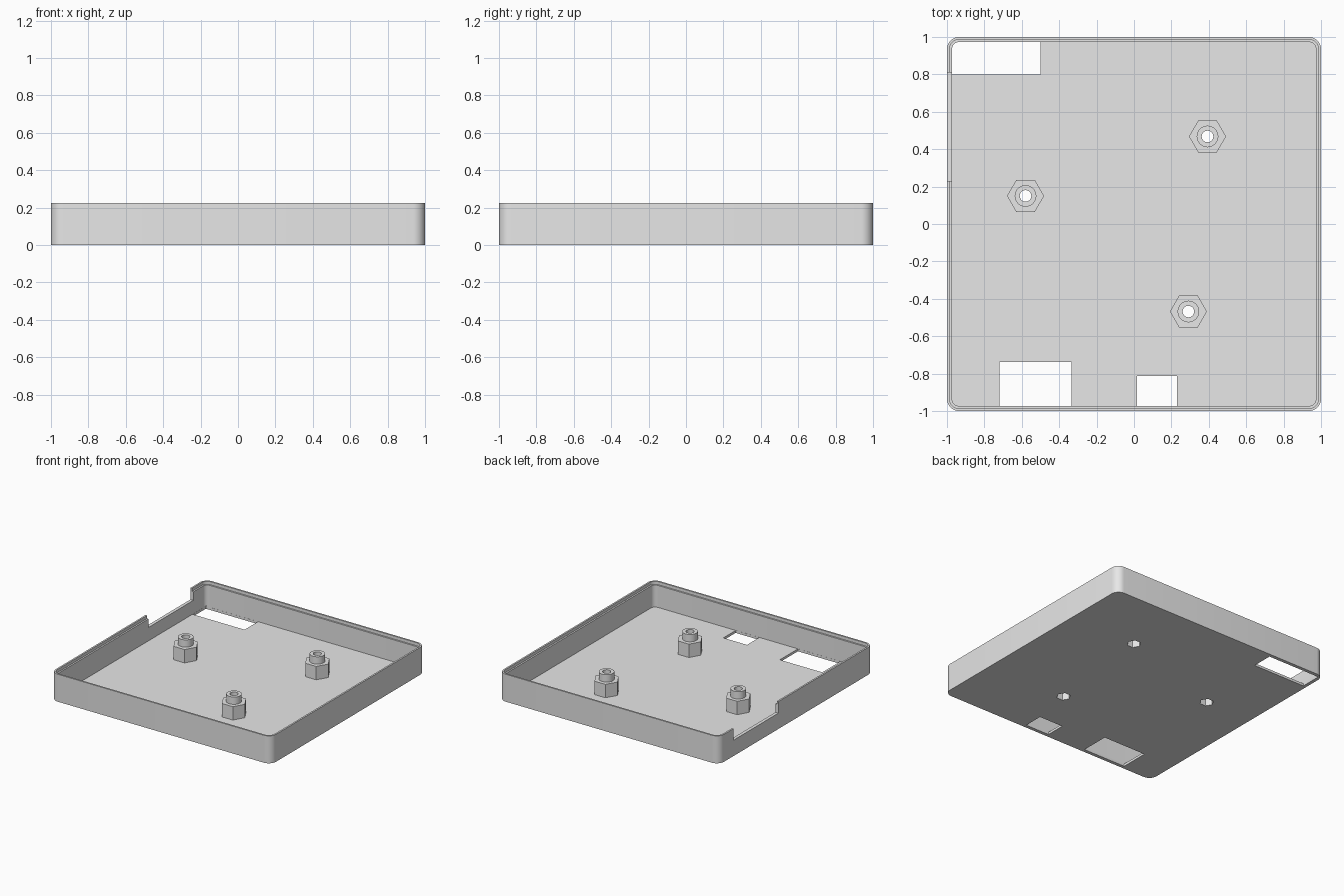
import bpy
import bmesh
from math import cos, sin, pi, radians

cube = bpy.data.objects.get("Cube")
if cube:
    bpy.data.objects.remove(cube, do_unlink=True)

HEIGHT, FLOOR, LEDGE, NOTCH = 0.225, 0.02, 0.2, 0.13
STANDOFFS = [(0.393, 0.468), (-0.58, 0.15), (0.291, -0.468)]
POCKET = 0.053

grey = bpy.data.materials.new("light grey")
grey.use_nodes = True
grey.diffuse_color = (0.8, 0.8, 0.8, 1)
grey.node_tree.nodes["Principled BSDF"].inputs["Base Color"].default_value = grey.diffuse_color


def rounded_square(half, radius, z, steps=8):
    """Closed outline of a square with rounded corners."""
    points = []
    for corner, (sx, sy) in enumerate([(1, 1), (-1, 1), (-1, -1), (1, -1)]):
        for i in range(steps + 1):
            a = (corner + i / steps) * pi / 2
            points.append((sx * (half - radius) + radius * cos(a),
                           sy * (half - radius) + radius * sin(a), z))
    return points


def ring(radius, z, hexagon=False, count=24):
    """Circle or hexagon outline with a matching point count."""
    points = []
    for i in range(count):
        a = 2 * pi * i / count
        r = radius * cos(pi / 6) / cos(a % (pi / 3) - pi / 6) if hexagon else radius
        points.append((r * cos(a), r * sin(a), z))
    return points


def loft(name, outlines, closed=False):
    """Skin a chain of outlines, capped at both ends or joined into a loop."""
    bm = bmesh.new()
    loops = [[bm.verts.new(p) for p in outline] for outline in outlines]
    pairs = list(zip(loops, loops[1:]))
    if closed:
        pairs.append((loops[-1], loops[0]))
    else:
        bm.faces.new(loops[0])
        bm.faces.new(loops[-1])
    for low, high in pairs:
        for i in range(len(low)):
            bm.faces.new((low[i - 1], low[i], high[i], high[i - 1]))
    bmesh.ops.recalc_face_normals(bm, faces=bm.faces)
    mesh = bpy.data.meshes.new(name)
    bm.to_mesh(mesh)
    bm.free()
    obj = bpy.data.objects.new(name, mesh)
    mesh.materials.append(grey)
    bpy.context.collection.objects.link(obj)
    return obj


def box_cutter(x0, x1, y0, y1, z0, z1):
    corners = [(x0, y0), (x1, y0), (x1, y1), (x0, y1)]
    return loft("cutter", [[(x, y, z) for x, y in corners] for z in (z0, z1)])


def activate(obj):
    bpy.ops.object.select_all(action="DESELECT")
    obj.select_set(True)
    bpy.context.view_layer.objects.active = obj


def cut(target, cutter):
    cutter.hide_render = True
    mod = target.modifiers.new("cut", "BOOLEAN")
    mod.operation, mod.solver, mod.object = "DIFFERENCE", "EXACT", cutter
    activate(target)
    bpy.ops.object.modifier_apply(modifier=mod.name)
    bpy.data.objects.remove(cutter, do_unlink=True)


def smooth(obj):
    activate(obj)
    bpy.ops.object.shade_smooth_by_angle(angle=radians(30))


# Tray: outer wall, thin raised lip, inner ledge and floor
tray = loft("tray", [
    rounded_square(1.0, 0.065, 0),
    rounded_square(1.0, 0.065, HEIGHT),
    rounded_square(0.986, 0.051, HEIGHT),
    rounded_square(0.986, 0.051, LEDGE),
    rounded_square(0.973, 0.038, LEDGE),
    rounded_square(0.973, 0.038, FLOOR),
])

# Rectangular openings in the floor
for x0, x1, y0, y1 in [(-0.972, -0.5, 0.8, 0.972),
                       (-0.72, -0.335, -0.972, -0.738),
                       (0.015, 0.23, -0.972, -0.813)]:
    cut(tray, box_cutter(x0, x1, y0, y1, -0.1, FLOOR + 0.01))

# Notch in the side wall
cut(tray, box_cutter(-1.1, -0.95, 0.23, 0.81, NOTCH, 0.5))

# Hexagonal pockets through the floor, each under a hollow standoff
for number, (x, y) in enumerate(STANDOFFS, 1):
    pocket = loft("pocket_cutter", [ring(POCKET, -0.1, True), ring(POCKET, 0.1, True)])
    pocket.location = (x, y, 0)
    bpy.context.view_layer.update()
    cut(tray, pocket)

    standoff = loft(f"standoff_{number}", [
        ring(POCKET, FLOOR, True),
        ring(POCKET, 0.1, True),
        ring(0.031, 0.1),
        ring(0.031, 0.19),
        ring(0.058, 0.19),
        ring(0.058, 0.13),
        ring(0.099, 0.13, True),
        ring(0.099, FLOOR, True),
    ], closed=True)
    standoff.location = (x, y, 0)
    smooth(standoff)

smooth(tray)
